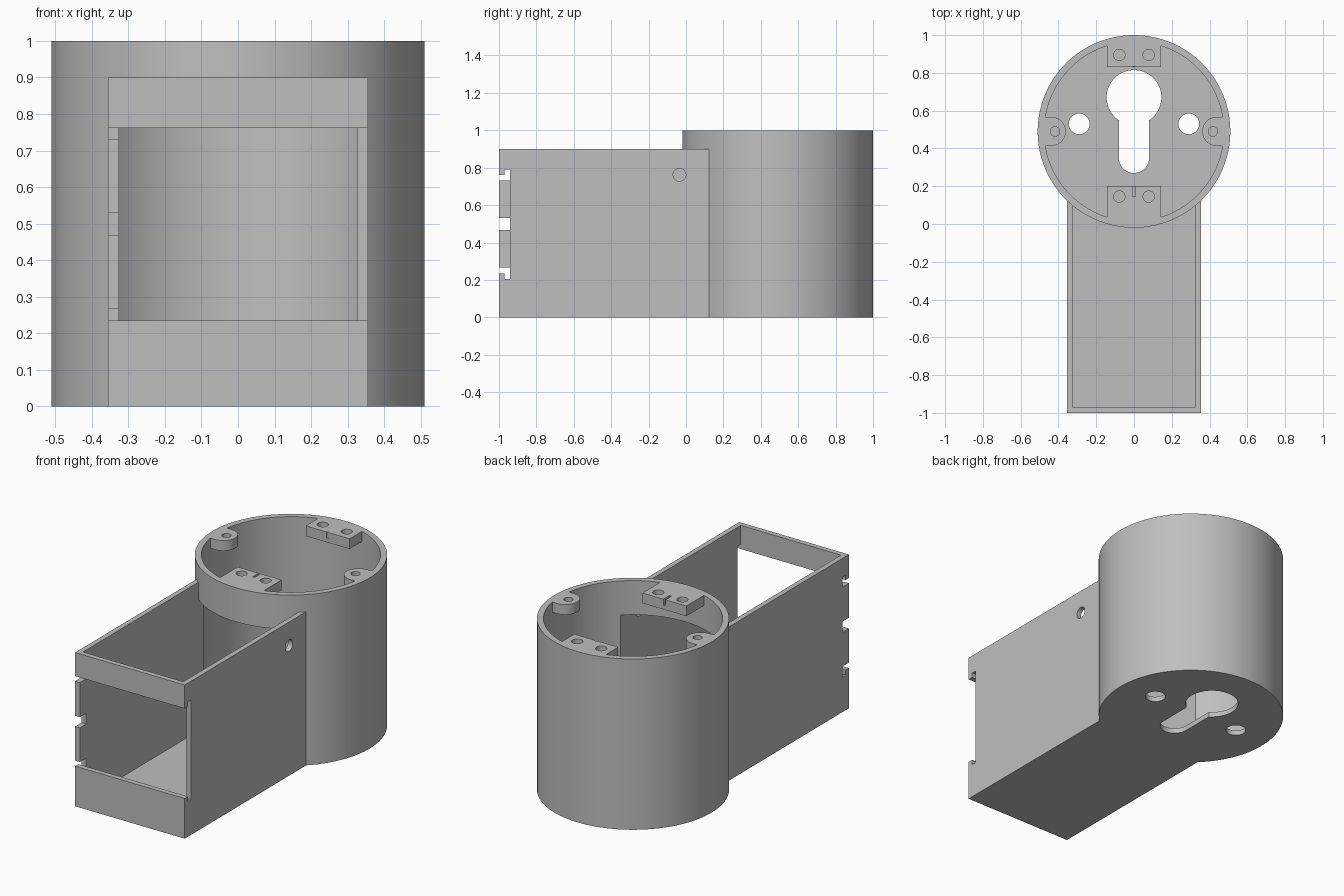
import bpy
import bmesh
from mathutils import Matrix, Vector

cube = bpy.data.objects.get("Cube")
if cube:
    bpy.data.objects.remove(cube, do_unlink=True)

grey = bpy.data.materials.new("plain grey")
grey.use_nodes = True
COLOUR = (0.52, 0.52, 0.52, 1)
grey.diffuse_color = COLOUR
grey.node_tree.nodes["Principled BSDF"].inputs["Base Color"].default_value = COLOUR

CY = 0.49          # barrel axis
R, RI = 0.51, 0.475
W, T = 0.355, 0.03  # channel half width and wall thickness


def finish(name, bm):
    mesh = bpy.data.meshes.new(name)
    bm.to_mesh(mesh)
    bm.free()
    mesh.materials.append(grey)
    obj = bpy.data.objects.new(name, mesh)
    bpy.context.collection.objects.link(obj)
    return obj


def box(name, x, y, z):
    bm = bmesh.new()
    lo, hi = Vector((x[0], y[0], z[0])), Vector((x[1], y[1], z[1]))
    mat = Matrix.Translation((lo + hi) / 2) @ Matrix.Diagonal((*(hi - lo), 1))
    bmesh.ops.create_cube(bm, size=1, matrix=mat)
    return finish(name, bm)


def cyl(name, x, y, r, z, n=32):
    bm = bmesh.new()
    bmesh.ops.create_cone(bm, cap_ends=True, segments=n, radius1=r, radius2=r,
                          depth=z[1] - z[0],
                          matrix=Matrix.Translation((x, y, (z[0] + z[1]) / 2)))
    return finish(name, bm)


def combine(obj, tool, op="DIFFERENCE"):
    """Apply a boolean and discard the tool."""
    mod = obj.modifiers.new("bool", "BOOLEAN")
    mod.operation, mod.object, mod.solver = op, tool, "EXACT"
    deps = bpy.context.evaluated_depsgraph_get()
    mesh = bpy.data.meshes.new_from_object(obj.evaluated_get(deps))
    obj.modifiers.clear()
    obj.data = mesh
    bpy.data.objects.remove(tool, do_unlink=True)


def smooth(obj):
    bpy.ops.object.select_all(action="DESELECT")
    obj.select_set(True)
    bpy.context.view_layer.objects.active = obj
    bpy.ops.object.shade_smooth_by_angle(angle=0.5)


# Round barrel with a floor, and a doorway into the channel
barrel = cyl("barrel", 0, CY, R, (0, 1), 128)
combine(barrel, cyl("cut", 0, CY, RI, (T, 1.1), 128))
combine(barrel, box("cut", (T - W, W - T), (-0.2, 0.4), (T, 0.8)))

# Keyhole and two fixing holes in the barrel floor
through = (-0.1, 0.1)
combine(barrel, cyl("cut", 0, 0.67, 0.145, through, 64))
combine(barrel, box("cut", (-0.08, 0.08), (0.35, 0.67), through))
combine(barrel, cyl("cut", 0, 0.35, 0.08, through, 64))
for side in (-1, 1):
    combine(barrel, cyl("cut", side * 0.29, 0.53, 0.055, through))
smooth(barrel)

# Open-topped channel that butts against the barrel
channel = box("channel", (-W, W), (-1, 0.3), (0, 0.9))
combine(channel, box("cut", (T - W, W - T), (T - 1, 0.5), (T, 1)))
combine(channel, cyl("cut", 0, CY, R, (-0.1, 1.1), 128))

# Front window, with a taller slot behind its face in both side walls
combine(channel, box("cut", (-0.5, 0.5), (-1.1, -0.94), (0.235, 0.762)))
combine(channel, box("cut", (-0.5, 0.5), (-0.97, -0.94), (0.205, 0.79)))

# Cable hole in one side wall
hole = cyl("cut", 0, 0, 0.034, (-0.1, 0.1))
hole.data.transform(Matrix.Translation((W, -0.035, 0.762)) @ Matrix.Rotation(1.5708, 4, "Y"))
combine(channel, hole)
smooth(channel)

# Two tabs at the front edge of the other side wall
for name, z in (("lower_tab", (0.267, 0.467)), ("upper_tab", (0.53, 0.732))):
    box(name, (-W, T - W), (-1, -0.94), z)

# Screw blocks at the front and back of the rim
TOP = (0.94, 1)
for name, s in (("front_screw_block", -1), ("back_screw_block", 1)):
    inner, outer = CY + s * 0.345, CY + s * 0.55
    block = box(name, (-0.142, 0.142), sorted((CY + s * 0.295 + s * 0.045, outer))
                if s > 0 else (outer, 0.2), TOP)
    combine(block, cyl("cut", 0, CY, RI, (0.5, 1.5), 128), "INTERSECT")
    for x in (-0.078, 0.078):
        combine(block, cyl("cut", x, CY + s * 0.405 if s > 0 else inner, 0.03, (0.9, 1.1)))
    combine(block, box("cut", (-0.007, 0.007),
                       sorted((CY + s * 0.2, CY + s * 0.345)), (0.965, 1.1)))
    smooth(block)

# Rounded screw bosses at the left and right of the rim
for name, s in (("right_screw_boss", -1), ("left_screw_boss", 1)):
    boss = cyl(name, s * 0.438, CY, 0.077, TOP, 48)
    combine(boss, box("add", sorted((s * 0.438, s * 0.55)), (CY - 0.077, CY + 0.077), TOP), "UNION")
    combine(boss, cyl("cut", 0, CY, RI, (0.5, 1.5), 128), "INTERSECT")
    combine(boss, cyl("cut", s * 0.418, CY, 0.025, (0.9, 1.1)))
    smooth(boss)
